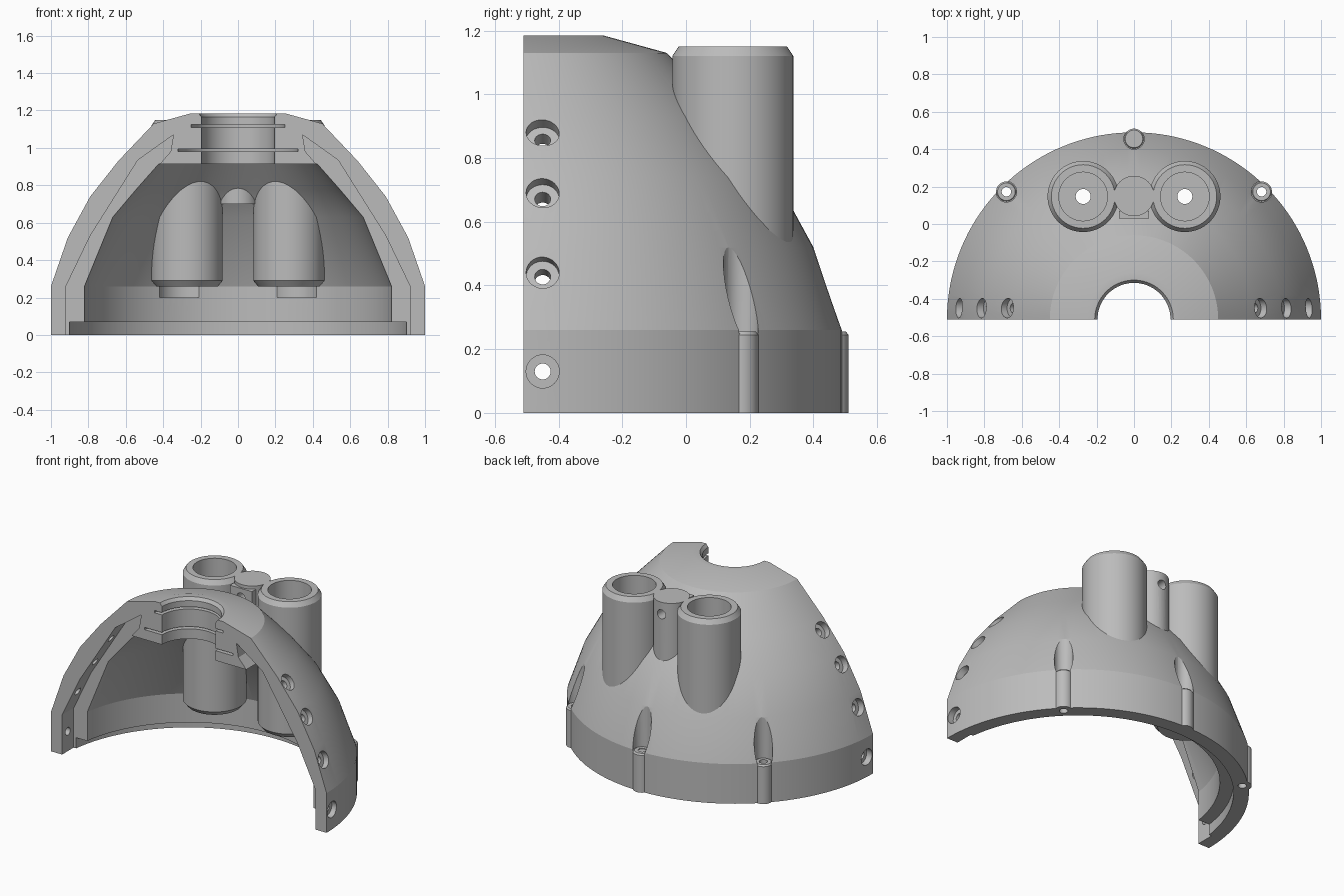
import bpy, bmesh, math
from mathutils import Matrix, Vector

cube = bpy.data.objects.get("Cube")
if cube:
    bpy.data.objects.remove(cube)

grey = bpy.data.materials.new("plain grey")
grey.use_nodes = True
grey.diffuse_color = (0.5, 0.5, 0.5, 1)
grey.node_tree.nodes["Principled BSDF"].inputs["Base Color"].default_value = (0.5, 0.5, 0.5, 1)

CENTRE_Y = -0.51
ROT, MOVE = Matrix.Rotation, Matrix.Translation


def make_object(name, bm, matrix=Matrix()):
    bmesh.ops.remove_doubles(bm, verts=bm.verts, dist=1e-5)
    bmesh.ops.transform(bm, matrix=matrix, verts=bm.verts)
    bmesh.ops.recalc_face_normals(bm, faces=bm.faces)
    mesh = bpy.data.meshes.new(name)
    bm.to_mesh(mesh)
    bm.free()
    mesh.materials.append(grey)
    obj = bpy.data.objects.new(name, mesh)
    bpy.context.collection.objects.link(obj)
    return obj


def lathe(name, profile, steps, matrix=Matrix(), sweep=2 * math.pi):
    """Turn a closed (radius, height) outline about z; a partial sweep gets end caps."""
    bm = bmesh.new()
    full = sweep > 6
    rings = []
    for i in range(steps if full else steps + 1):
        a = sweep * i / steps
        rings.append([bm.verts.new((r * math.cos(a), r * math.sin(a), z)) for r, z in profile])
    n = len(profile)
    for i in range(steps):
        p, q = rings[i], rings[(i + 1) % len(rings)]
        for k in range(n):
            m = (k + 1) % n
            if profile[k][0] or profile[m][0]:
                bm.faces.new((p[k], p[m], q[m], q[k]))
    if not full:
        bm.faces.new(rings[0])
        bm.faces.new(rings[-1])
    return make_object(name, bm, matrix)


def rod(name, radius, low, high, matrix, steps=32):
    return lathe(name, [(0, low), (radius, low), (radius, high), (0, high)], steps, matrix)


def prism(name, outline, y0, y1):
    """Extrude an (x, z) outline along y."""
    bm = bmesh.new()
    face = bm.faces.new([bm.verts.new((x, y0, z)) for x, z in outline])
    new = bmesh.ops.extrude_face_region(bm, geom=[face])["geom"]
    moved = [v for v in new if isinstance(v, bmesh.types.BMVert)]
    bmesh.ops.translate(bm, verts=moved, vec=Vector((0, y1 - y0, 0)))
    return make_object(name, bm)


def cut(target, cutters):
    bpy.context.view_layer.objects.active = target
    for c in cutters:
        c.hide_render = True
        mod = target.modifiers.new("cut", "BOOLEAN")
        mod.operation, mod.solver, mod.object = "DIFFERENCE", "EXACT", c
        bpy.ops.object.modifier_apply(modifier=mod.name)
        bpy.data.objects.remove(c)


# Half dome wall with ring grooves in the neck and a step round the foot
outer = [(1, 0), (1, .26), (.91, .52), (.79, .74), (.64, .93), (.45, 1.13), (.25, 1.185)]
neck = [(.21, 1.185), (.195, 1.165), (.195, 1.125), (.25, 1.125), (.25, 1.11), (.195, 1.11),
        (.195, .995), (.32, .995), (.32, .98), (.195, .98), (.195, .915)]
inner = [(.44, .915), (.56, .775), (.68, .63), (.83, .26), (.83, .07), (.91, .07), (.91, 0)]
shell = lathe("dome_shell", outer + neck + inner, 72, MOVE((0, CENTRE_Y, 0)), math.pi)
parts = [shell]

# Lap joint step on both cut faces
step = [(.92, -.1), (.92, .26), (.79, .53), (.535, .935), (.345, 1.07), (.36, .98),
        (.43, .9), (.5, .7), (.6, .26), (.6, -.1)]
for side in (-1, 1):
    cut(shell, [prism("step_cutter", [(side * x, z) for x, z in step], -.6, -.39)])

# Countersunk side screw holes, square to the wall
screw = [(0, -.2), (.025, -.2), (.025, -.04), (.052, -.04), (.052, .1), (0, .1)]
for x, z, tilt in ((1, .13, 0), (.935, .44, 19), (.815, .69, 28.6), (.678, .88, 38)):
    for side in (-1, 1):
        turn = ROT(side * math.radians(90 - tilt), 4, "Y")
        cut(shell, [lathe("screw_cutter", screw, 32, MOVE((side * x, -.45, z)) @ turn)])

# Upright screw bosses with driver channels above them
boss = [(.025, 0), (.055, 0), (.055, .245), (.047, .255), (.025, .255)]
for name, angle in (("left", 45), ("back", 90), ("right", 135)):
    a = math.radians(angle)
    place = MOVE((.965 * math.cos(a), CENTRE_Y + .965 * math.sin(a), 0))
    cut(shell, [rod("channel_cutter", .055, .25, .7, place),
                rod("boss_hole_cutter", .04, -.1, .3, place)])
    parts.append(lathe(name + "_screw_boss", boss, 32, place))

# Two deep cups passing through the dome
cup = [(.04, .26), (.165, .26), (.19, .29), (.19, 1.12), (.17, 1.15), (.13, 1.15),
       (.13, .3), (.04, .3)]
for name, x in (("left", .272), ("right", -.272)):
    place = MOVE((x, .147, 0))
    cut(shell, [rod("well_cutter", .16, .2, 1.4, place, 48)])
    parts.append(lathe(name + "_cup", cup, 64, place))

# Post and flat pad joining the cups, drilled front to back
bridge = rod("bridge_post", .108, .7, 1.15, MOVE((0, .15, 0)), 48)
pad = prism("bridge_pad", [(-.08, .95), (.08, .95), (.08, 1.13), (-.08, 1.13)], .03, .07)
for obj in (bridge, pad):
    drill = MOVE((0, .15, 1.07)) @ ROT(math.radians(90), 4, "X")
    cut(obj, [rod("drill_cutter", .03, -.3, .3, drill)])
    parts.append(obj)

# Smooth shading with crisp edges
bpy.ops.object.select_all(action="DESELECT")
for obj in parts:
    obj.select_set(True)
bpy.context.view_layer.objects.active = shell
bpy.ops.object.shade_smooth_by_angle(angle=math.radians(18))
